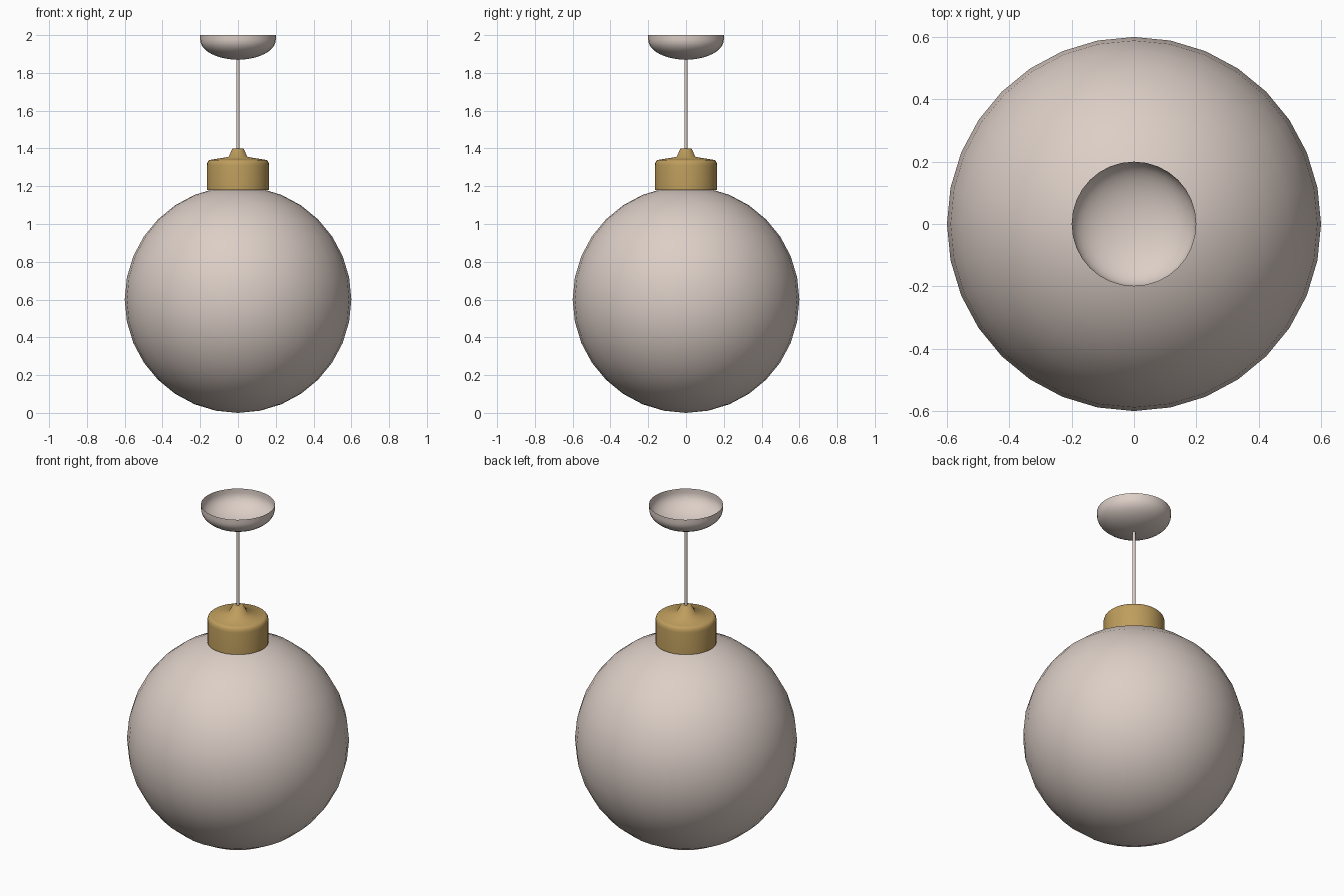
import bpy, bmesh, math

cube = bpy.data.objects.get("Cube")
if cube:
    bpy.data.objects.remove(cube, do_unlink=True)


def material(name, rgb, rough):
    m = bpy.data.materials.new(name)
    m.use_nodes = True
    m.diffuse_color = (*rgb, 1)
    bsdf = next(n for n in m.node_tree.nodes if n.type == 'BSDF_PRINCIPLED')
    bsdf.inputs["Base Color"].default_value = (*rgb, 1)
    bsdf.inputs["Roughness"].default_value = rough
    return m


def lathe(name, profile, mat, steps=32, angle=180):
    """Spin an (r, z) profile, listed bottom to top, around the z axis."""
    bm = bmesh.new()
    verts = [bm.verts.new((r, 0, z)) for r, z in profile]
    edges = [bm.edges.new(pair) for pair in zip(verts, verts[1:])]
    bmesh.ops.spin(bm, geom=verts + edges, cent=(0, 0, 0), axis=(0, 0, 1),
                   angle=math.tau, steps=steps, use_merge=True)
    bmesh.ops.remove_doubles(bm, verts=bm.verts, dist=0.0005)
    bm.normal_update()
    # Point every surface away from the axis
    if sum(f.normal.dot(f.calc_center_median() * f.calc_area()) for f in bm.faces
           if abs(f.normal.z) < 0.9) < 0:
        bmesh.ops.reverse_faces(bm, faces=bm.faces)
    mesh = bpy.data.meshes.new(name)
    bm.to_mesh(mesh)
    bm.free()
    mesh.materials.append(mat)
    ob = bpy.data.objects.new(name, mesh)
    bpy.context.collection.objects.link(ob)
    bpy.ops.object.select_all(action='DESELECT')
    ob.select_set(True)
    bpy.context.view_layer.objects.active = ob
    bpy.ops.object.shade_smooth_by_angle(angle=math.radians(angle))
    return ob


def arc(radius, height, z, start, end, n):
    """Elliptical arc of (r, z) points between two elevations in degrees."""
    angles = [math.radians(start + (end - start) * i / n) for i in range(n + 1)]
    return [(radius * math.cos(a), z + height * math.sin(a)) for a in angles]


pale = material("pale_blush", (0.72, 0.62, 0.57), 0.4)
brass = material("brass", (0.52, 0.34, 0.11), 0.4)

# Round glass globe
lathe("globe", arc(0.6, 0.6, 0.6, -90, 90, 16), pale)

# Brass cap with a rounded shoulder and a small cord nipple
shoulder = arc(0.02, 0.03, 1.31, 0, 90, 4)
cap = [(0.165, 1.18)] + [(0.145 + r, z) for r, z in shoulder]
cap += [(0.05, 1.355), (0.03, 1.398), (0.025, 1.4), (0, 1.4)]
lathe("cap", cap, brass)

# Thin hanging cord
lathe("cord", [(0.008, 1.38), (0.008, 1.875)], pale, 12)

# Open ceiling bowl
bowl = arc(0.2, 0.105, 1.975, -90, 0, 10)
lathe("ceiling_bowl", bowl + [(0.2, 2.0)], pale)
